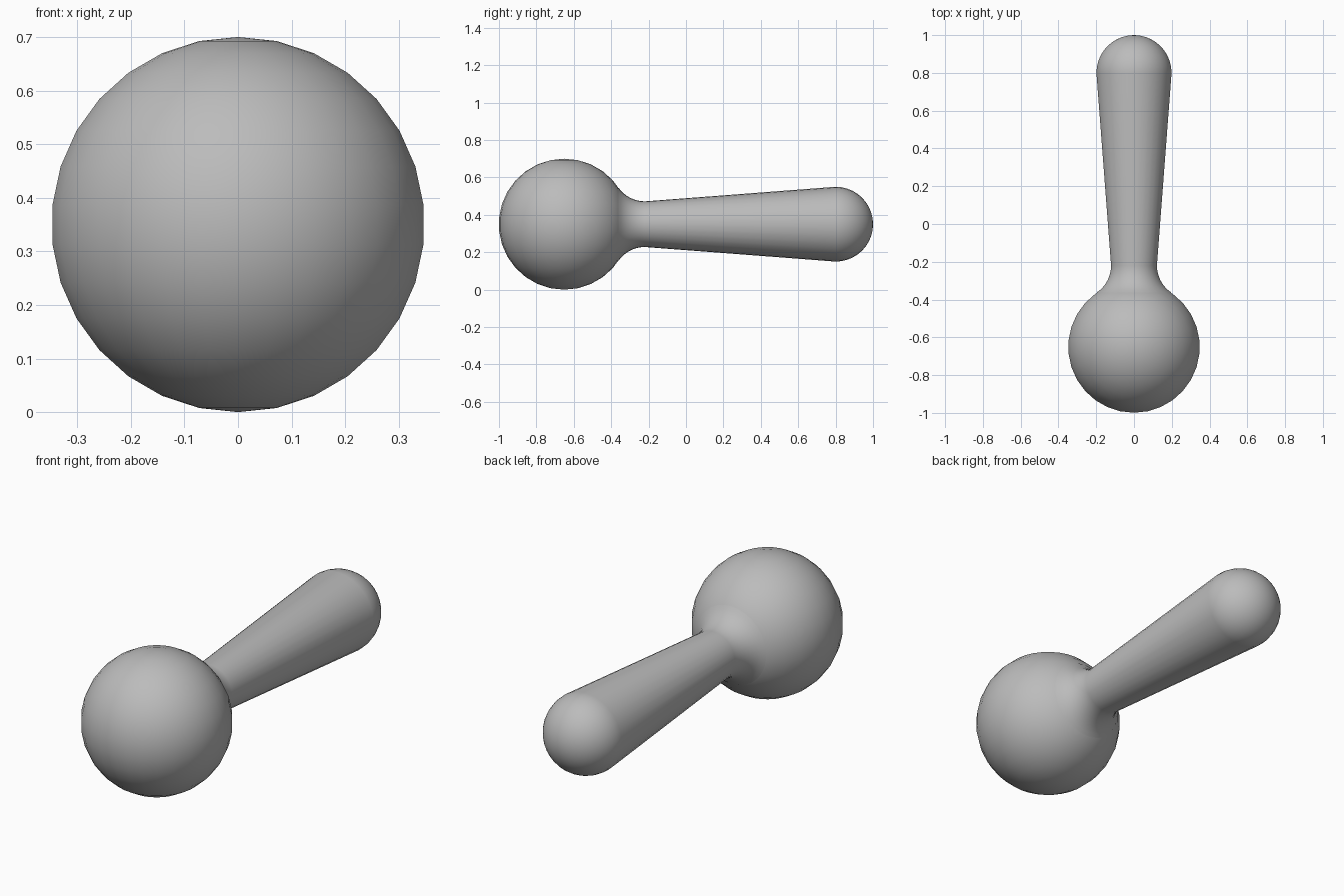
import bpy, bmesh
from math import sin, cos, pi, sqrt, atan2, hypot
from mathutils import Matrix, Vector

cube = bpy.data.objects.get("Cube")
if cube:
    bpy.data.objects.remove(cube, do_unlink=True)

# Single grey material
grey = bpy.data.materials.new("plain grey")
grey.use_nodes = True
COLOR = (0.5, 0.5, 0.5, 1)
grey.diffuse_color = COLOR
grey.node_tree.nodes["Principled BSDF"].inputs["Base Color"].default_value = COLOR

SEGMENTS = 30
BALL_Y, BALL_R = -0.651, 0.35
NECK_Y, NECK_R = -0.22, 0.122
TIP_Y, TIP_R = 0.80, 0.20
AXIS_Z = 0.35


def finish(name, bm):
    bmesh.ops.recalc_face_normals(bm, faces=bm.faces)
    mesh = bpy.data.meshes.new(name)
    bm.to_mesh(mesh)
    bm.free()
    mesh.materials.append(grey)
    for poly in mesh.polygons:
        poly.use_smooth = True
    obj = bpy.data.objects.new(name, mesh)
    bpy.context.collection.objects.link(obj)
    return obj


# Ball head with vertical poles
bm = bmesh.new()
bmesh.ops.create_uvsphere(bm, u_segments=SEGMENTS, v_segments=15, radius=BALL_R,
                          matrix=Matrix.Translation((0, BALL_Y, AXIS_Z)))
finish("ball_head", bm)

# Fillet arc that touches both the ball and the neck
d = NECK_Y - BALL_Y
fillet = (BALL_R**2 - d**2 - NECK_R**2) / (2 * (NECK_R - BALL_R))
cy, cr = NECK_Y, NECK_R + fillet
start = atan2(-cr, BALL_Y - cy)
steps = 8
profile = []
for i in range(steps + 1):
    a = start + (-pi / 2 - start) * i / steps
    profile.append((cy + fillet * cos(a), cr + fillet * sin(a)))

# Tapered grip ending in a rounded tip
steps = 10
for i in range(steps + 1):
    a = pi / 2 * i / steps
    profile.append((TIP_Y + TIP_R * sin(a), max(TIP_R * cos(a), 0)))

# Spin the outline around the lengthwise axis
bm = bmesh.new()
verts = [bm.verts.new((0, y, AXIS_Z + r)) for y, r in profile]
edges = [bm.edges.new(pair) for pair in zip(verts, verts[1:])]
bmesh.ops.spin(bm, geom=verts + edges, cent=(0, 0, AXIS_Z), axis=(0, 1, 0),
               angle=2 * pi, steps=SEGMENTS, use_duplicate=False)
bmesh.ops.remove_doubles(bm, verts=bm.verts, dist=0.0005)
finish("grip", bm)
